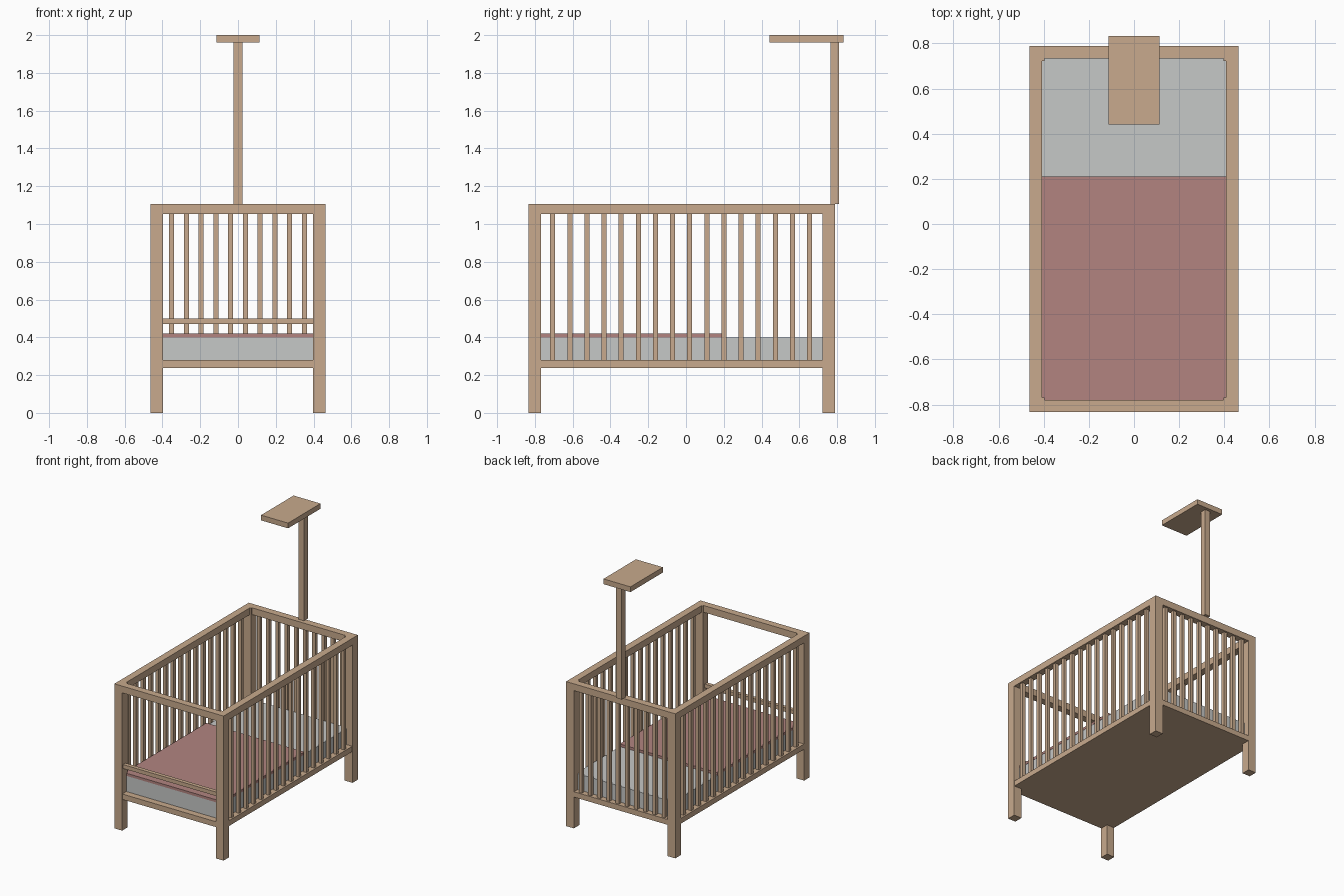
import bpy

if "Cube" in bpy.data.objects:
    bpy.data.objects.remove(bpy.data.objects["Cube"])


def material(name, rgb):
    m = bpy.data.materials.new(name)
    m.diffuse_color = (*rgb, 1)
    m.use_nodes = True
    m.node_tree.nodes["Principled BSDF"].inputs["Base Color"].default_value = m.diffuse_color
    return m


wood = material("light_wood", (0.578, 0.402, 0.266))
grey = material("mattress_grey", (0.565, 0.578, 0.571))
rose = material("blanket_rose", (0.445, 0.231, 0.216))


def box(name, x, y, z, mat):
    """Axis-aligned box from (min, max) pairs."""
    x0, x1, y0, y1, z0, z1 = *x, *y, *z
    v = [(a, b, c) for c in (z0, z1) for a, b in ((x0, y0), (x1, y0), (x1, y1), (x0, y1))]
    f = [(3, 2, 1, 0), (4, 5, 6, 7)] + [(i, (i + 1) % 4, (i + 1) % 4 + 4, i + 4) for i in range(4)]
    me = bpy.data.meshes.new(name)
    me.from_pydata(v, [], f)
    me.materials.append(mat)
    ob = bpy.data.objects.new(name, me)
    bpy.context.collection.objects.link(ob)
    return ob


def span(c, w):
    return (c - w / 2, c + w / 2)


X, Y0, Y1 = 0.462, -0.834, 0.789      # outer frame
P, R, S = 0.066, 0.055, 0.0265        # post, rail and slat widths
TOP, RAIL_Z = 1.105, (1.053, 1.105)
BASE_Z = (0.238, 0.279)
XI, YI0, YI1 = X - P, Y0 + P, Y1 - P  # between posts

# corner posts
for sx in (-1, 1):
    for end, y in (("front", (Y0, YI0)), ("back", (YI1, Y1))):
        box(f"{end}_post", sorted((sx * X, sx * XI)), y, (0, TOP), wood)

# top rails
for sx in (-1, 1):
    box("side_top_rail", sorted((sx * X, sx * (X - R))), (YI0, YI1), RAIL_Z, wood)
box("front_top_rail", (-XI, XI), (Y0, Y0 + R), RAIL_Z, wood)
box("back_top_rail", (-XI, XI), (Y1 - R, Y1), RAIL_Z, wood)

# base board and low front rail
box("base_board", (-X + 0.002, X - 0.002), (Y0 + 0.002, Y1 - 0.002), BASE_Z, wood)
box("front_low_rail", (-XI, XI), span(Y0 + R / 2, 0.03), (0.47, 0.50), wood)

# slats on both sides and the back
slat_z = (BASE_Z[1], RAIL_Z[0])
for i in range(16):
    for sx in (-1, 1):
        box("side_slat", span(sx * (X - R / 2), S), span(-0.706 + i * 0.0907, S), slat_z, wood)
for i in range(10):
    box("back_slat", span((i - 4.5) * 0.078, S), span(Y1 - R / 2, S), slat_z, wood)

# mattress and blanket
box("mattress", (-0.412, 0.412), (-0.782, 0.742), (BASE_Z[1], 0.40), grey)
box("blanket", (-0.414, 0.414), (-0.784, 0.21), (0.40, 0.42), rose)

# canopy pole and board
box("canopy_pole", span(0, 0.046), (0.765, 0.81), (TOP, 1.96), wood)
box("canopy_board", span(0, 0.228), (0.442, 0.834), (1.96, 2.0), wood)
